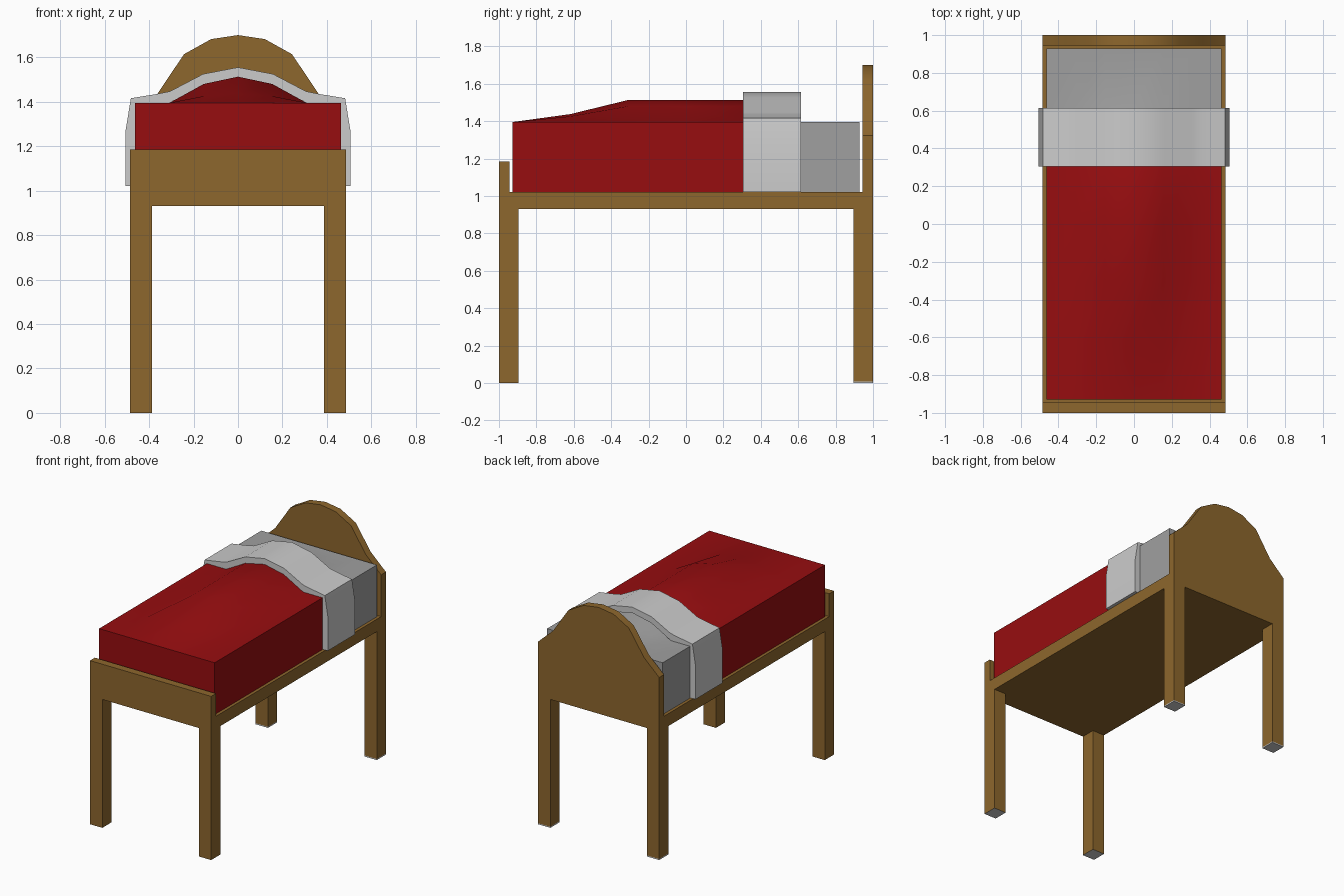
import bpy, bmesh, math

if "Cube" in bpy.data.objects:
    bpy.data.objects.remove(bpy.data.objects["Cube"])


def material(name, rgb):
    m = bpy.data.materials.new(name)
    m.diffuse_color = (*rgb, 1)
    m.use_nodes = True
    m.node_tree.nodes["Principled BSDF"].inputs["Base Color"].default_value = m.diffuse_color
    return m


WOOD = material("brown wood", (0.27, 0.135, 0.026))
RED = material("red blanket", (0.31, 0.004, 0.005))
GREY = material("grey mattress", (0.35, 0.35, 0.35))
WHITE = material("white linen", (0.6, 0.6, 0.6))


def finish(bm, name, mats):
    bmesh.ops.recalc_face_normals(bm, faces=bm.faces)
    me = bpy.data.meshes.new(name)
    bm.to_mesh(me)
    bm.free()
    ob = bpy.data.objects.new(name, me)
    bpy.context.collection.objects.link(ob)
    for m in mats:
        me.materials.append(m)
    bpy.ops.object.select_all(action='DESELECT')
    ob.select_set(True)
    bpy.context.view_layer.objects.active = ob
    bpy.ops.object.shade_smooth_by_angle(angle=math.radians(30))
    return ob


def prism(name, pts, y0, y1, mats, rule=None):
    """Extrude an x-z outline from y0 to y1."""
    bm = bmesh.new()
    f = bm.faces.new([bm.verts.new((x, y0, z)) for x, z in pts])
    ext = bmesh.ops.extrude_face_region(bm, geom=[f])["geom"]
    for v in ext:
        if isinstance(v, bmesh.types.BMVert):
            v.co.y = y1
    if rule:
        for f in bm.faces:
            f.material_index = rule(f)
    return finish(bm, name, mats)


def rect(x0, x1, z0, z1):
    return [(x0, z0), (x1, z0), (x1, z1), (x0, z1)]


def mirrored(half):
    """Outline from the centre out to +x, completed on the -x side."""
    return [(-x, z) for x, z in reversed(half) if x > 0] + half


W, LEG = 0.485, 0.387

# legs, with pale undersides; the back pair stands on thin pale pads
for side, a, b in (("left", -W, -LEG), ("right", LEG, W)):
    prism(f"front_leg_{side}", rect(a, b, 0, 0.93), -1, -0.895, [WOOD, WHITE],
          lambda f: int(f.calc_center_median().z < 0.001))
    prism(f"back_leg_{side}", rect(a, b, 0.008, 0.93), 0.895, 1, [WOOD])
    prism(f"back_foot_pad_{side}", rect(a, b, 0, 0.008), 0.895, 1, [WHITE])

# base and end boards
prism("bed_base", rect(-W, W, 0.93, 1.02), -1, 1, [WOOD])
prism("footboard", rect(-W, W, 1.02, 1.185), -1, -0.945, [WOOD])
arch = [(0, 1.70), (0.121, 1.682), (0.243, 1.614), (0.364, 1.434), (W, 1.322)]
prism("headboard", mirrored(arch + [(W, 1.02)]), 0.945, 1, [WOOD])

# mattress with blanket: a grid top raised in a soft hump, with straight sides
HX, HY, TOP, BOT = 0.463, 0.928, 1.395, 1.02
across = [0, 0, 0.085, 0.118, 0.085, 0, 0]
along = [0, 0.36, 1, 1, 1, 0, 0]
bm = bmesh.new()
grid = [[bm.verts.new((-HX + HX * i / 3, -HY + HY * j / 3, TOP + across[i] * along[j]))
         for j in range(7)] for i in range(7)]
for i in range(6):
    for j in range(6):
        bm.faces.new((grid[i][j], grid[i + 1][j], grid[i + 1][j + 1], grid[i][j + 1]))
rim = [e for e in bm.edges if e.is_boundary]
ext = bmesh.ops.extrude_edge_only(bm, edges=rim)["geom"]
for v in ext:
    if isinstance(v, bmesh.types.BMVert):
        v.co.z = BOT
bmesh.ops.holes_fill(bm, edges=[e for e in bm.edges if e.is_boundary], sides=0)
for f in bm.faces:
    f.material_index = int(f.calc_center_median().y > 0.31)
finish(bm, "mattress_and_blanket", [RED, GREY])

# folded sheet draped over the hump and down both sides
outer = [(0, 1.555), (0.157, 1.525), (0.306, 1.447), (0.365, 1.435),
         (0.482, 1.416), (0.506, 1.27), (0.506, 1.022)]
inner = [(0, 1.513), (0.154, 1.48), (0.309, 1.395), (0.463, 1.395), (0.463, 1.022)]
prism("folded_sheet", mirrored(outer) + mirrored(inner)[::-1], 0.305, 0.615, [WHITE])
